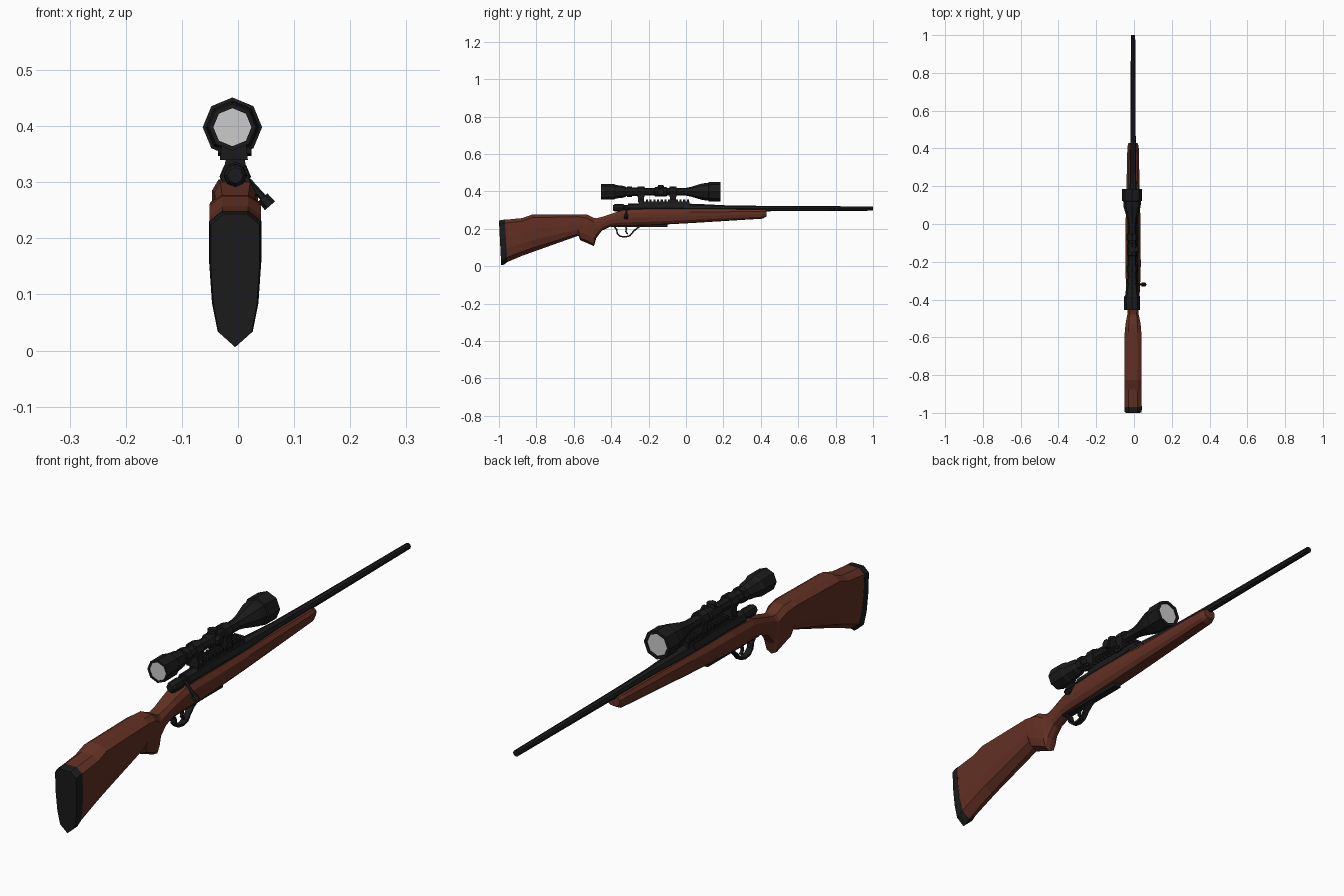
import bpy, bmesh, math
from mathutils import Vector

if "Cube" in bpy.data.objects:
    bpy.data.objects.remove(bpy.data.objects["Cube"])

CX, SX, SZ = -0.005, -0.01, 0.398      # body axis x, scope axis x and z


def material(name, col):
    m = bpy.data.materials.new(name)
    m.diffuse_color = (*col, 1)
    m.use_nodes = True
    m.node_tree.nodes["Principled BSDF"].inputs["Base Color"].default_value = m.diffuse_color
    return m


WOOD = material("walnut", (0.125, 0.03, 0.017))
BLACK = material("black_metal", (0.011, 0.011, 0.012))


def loft(name, rings, mat=BLACK):
    """Skin a list of equal-length point rings and cap both ends."""
    bm = bmesh.new()
    vs = [[bm.verts.new(p) for p in r] for r in rings]
    n = len(vs[0])
    for a, b in zip(vs, vs[1:]):
        for i in range(n):
            bm.faces.new((a[i], a[(i + 1) % n], b[(i + 1) % n], b[i]))
    bm.faces.new(vs[0])
    bm.faces.new(vs[-1])
    bmesh.ops.recalc_face_normals(bm, faces=bm.faces[:])
    me = bpy.data.meshes.new(name)
    bm.to_mesh(me)
    bm.free()
    ob = bpy.data.objects.new(name, me)
    bpy.context.collection.objects.link(ob)
    if mat:
        me.materials.append(mat)
    return ob


def lathe(name, x, z, profile, mat=BLACK, sides=8):
    """Turned part along y; profile is (y, radius)."""
    ang = [2 * math.pi * i / sides for i in range(sides)]
    return loft(name, [[(x + r * math.sin(a), y, z + r * math.cos(a)) for a in ang]
                       for y, r in profile], mat)


def rod(name, p, q, r1, r2, sides=8):
    p, q = Vector(p), Vector(q)
    rot = (q - p).to_track_quat('Z', 'Y')
    ang = [2 * math.pi * (i + .5) / sides for i in range(sides)]
    return loft(name, [[c + rot @ Vector((r * math.cos(a), r * math.sin(a), 0)) for a in ang]
                       for c, r in ((p, r1), (q, r2))])


def box(name, x, y0, y1, z0, z1, hw, hw_top=None):
    t = hw if hw_top is None else hw_top
    return loft(name, [[(x - hw, y, z0), (x + hw, y, z0), (x + t, y, z1), (x - t, y, z1)]
                       for y in (y0, y1)])


def band(name, path, w, t):
    """Rectangular strip following a (y, z) path."""
    pts = [Vector(p) for p in path]
    rings = []
    for i, p in enumerate(pts):
        d = (pts[min(i + 1, len(pts) - 1)] - pts[max(i - 1, 0)]).normalized()
        n = Vector((-d.y, d.x)) * t
        rings.append([(CX + s * w, *(p + n * k)) for s, k in ((-1, -1), (1, -1), (1, 1), (-1, 1))])
    return loft(name, rings)


# Stock cross-sections: half outlines blended from deep butt to round fore-end
BUTT = [(.5, 1), (1, .92), (1, .6), (.9, .32), (.68, .11), (0, 0)]
FORE = [(.72, 1), (1, .78), (1, .5), (.88, .22), (.55, .03), (0, 0)]


def section(y, top, bot, hw, blend=0, slant=0):
    half = [(a + (c - a) * blend, b + (d - b) * blend) for (a, b), (c, d) in zip(BUTT, FORE)]
    loop = half + [(-u, v) for u, v in half[-2::-1]]
    return [(CX + u * hw, y + slant * (1 - v), bot + (top - bot) * v) for u, v in loop]


loft("stock", [section(*s) for s in (
    (-.97, .248, .022, .046, 0, .014), (-.875, .257, .056, .046), (-.825, .275, .074, .046),
    (-.575, .277, .163, .044, .2), (-.565, .277, .138, .043, .2), (-.53, .276, .124, .04, .3),
    (-.492, .258, .107, .033, .5), (-.48, .256, .15, .03, .6), (-.45, .263, .19, .03, .8),
    (-.40, .28, .213, .033, 1), (-.34, .3, .215, .037, 1), (-.22, .305, .217, .041, 1),
    (.02, .305, .23, .039, 1), (.41, .304, .254, .03, 1), (.43, .3, .266, .024, 1))], WOOD)
loft("butt_pad", [section(*s) for s in (
    (-1.0, .243, .006, .043, 0, .012), (-.988, .247, .008, .046, 0, .014),
    (-.969, .249, .022, .0465, 0, .014))], BLACK)

# Barrel, receiver and bolt
lathe("barrel", CX, .308, [(-.02, .027), (.06, .025), (.22, .017), (.42, .0145), (1, .0115)])
lathe("receiver", CX, .31, [(-.31, .026), (-.01, .028)])
lathe("bolt_shroud", CX, .312, [(-.39, .014), (-.38, .02), (-.335, .021), (-.33, .016), (-.3, .016)])
rod("bolt_handle", (CX + .01, -.318, .315), (.05, -.32, .267), .007, .006, 6)
rod("bolt_knob", (.044, -.32, .273), (.057, -.32, .258), .011, .012, 6)

# Trigger, guard and floor plate
band("trigger_guard", [(-.385, .214), (-.37, .195), (-.368, .175), (-.352, .16), (-.325, .156),
                       (-.3, .163), (-.282, .185), (-.262, .203), (-.24, .216)], .011, .004)
band("trigger", [(-.325, .218), (-.318, .2), (-.322, .185), (-.312, .172)], .005, .004)
box("floor_plate", CX, -.4, -.1, .21, .222, .014)

# Scope mount: base rail with teeth and two ring clamps
box("mount_base", CX, -.25, .02, .325, .345, .02, .016)
for i in range(13):
    y = -.235 + i * .02
    box(f"rail_tooth_{i}", CX, y, y + .011, .344, .357, .02)
for i, y in enumerate((-.24, -.07)):
    box(f"ring_foot_{i}", -.0075, y - .016, y + .016, .34, .385, .025, .02)
    lathe(f"scope_ring_{i}", SX, SZ, [(y - .018, .029), (y + .018, .029)])
    rod(f"ring_screw_{i}", (-.036, y, .355), (.024, y, .355), .008, .008, 6)

# Scope with recessed ends, lenses and adjustment turrets
lathe("scope_body", SX, SZ, [
    (-.44, .034), (-.455, .034), (-.455, .042), (-.385, .042), (-.375, .036), (-.33, .031),
    (-.32, .024), (-.17, .02), (-.165, .026), (-.105, .026), (-.1, .02), (.0, .021),
    (.03, .027), (.09, .045), (.12, .047), (.122, .053), (.185, .053), (.185, .042), (.165, .042)])
lathe("eyepiece_lens", SX, SZ, [(-.452, .0345), (-.446, .0345)], None)
lathe("objective_lens", SX, SZ, [(.172, .0425), (.18, .0425)], None)
lathe("zoom_ring", SX, SZ, [(-.315, .029), (-.29, .029)])
rod("elevation_turret", (SX, -.135, SZ), (SX, -.135, SZ + .036), .019, .017)
rod("windage_turret", (SX, -.135, SZ), (SX + .036, -.135, SZ), .019, .017)
